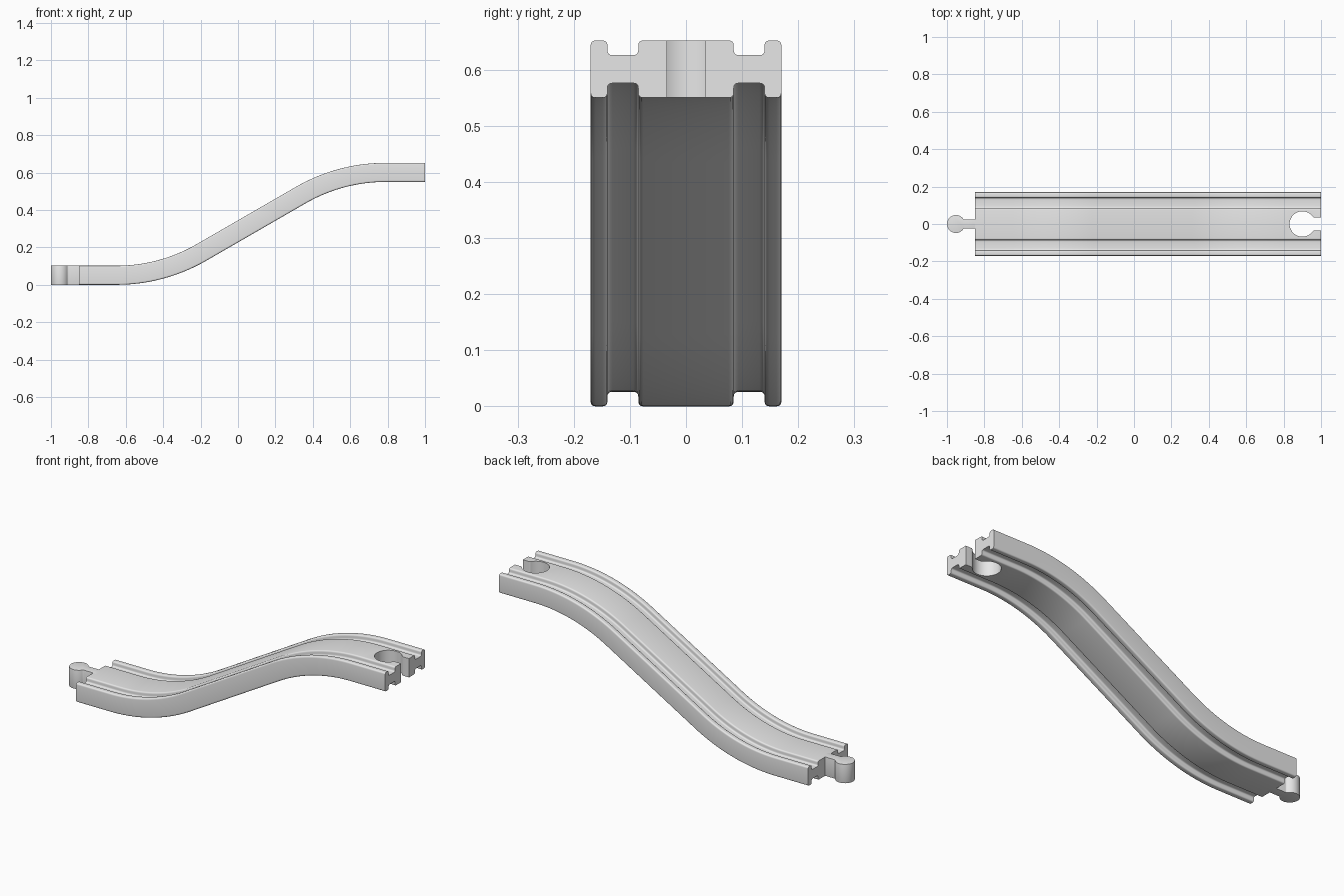
import bpy, bmesh
from math import sin, cos, pi, radians, sqrt, asin
from mathutils import Vector

cube = bpy.data.objects.get("Cube")
if cube:
    bpy.data.objects.remove(cube, do_unlink=True)

HEIGHT, RISE = 0.102, 0.55
HALF = HEIGHT / 2

grey = bpy.data.materials.new("light_grey")
grey.use_nodes = True
grey.diffuse_color = (0.8, 0.8, 0.8, 1)
grey.node_tree.nodes["Principled BSDF"].inputs["Base Color"].default_value = (0.8, 0.8, 0.8, 1)


def soften(points, trim, steps=4, only=None):
    """Round the corners of a closed 2D outline."""
    out = []
    count = len(points)
    for i in range(count):
        p = Vector(points[i])
        if only is not None and i not in only:
            out.append(p)
            continue
        a = p + (Vector(points[i - 1]) - p).normalized() * trim
        b = p + (Vector(points[(i + 1) % count]) - p).normalized() * trim
        for s in range(steps + 1):
            t = s / steps
            out.append(a * (1 - t) ** 2 + p * 2 * t * (1 - t) + b * t * t)
    return out


def loft(name, rings):
    """Skin a row of matching closed rings and cap both ends."""
    bm = bmesh.new()
    rows = [[bm.verts.new(v) for v in ring] for ring in rings]
    for low, high in zip(rows, rows[1:]):
        for i in range(len(low)):
            bm.faces.new((low[i - 1], low[i], high[i], high[i - 1]))
    bm.faces.new(rows[0])
    bm.faces.new(rows[-1])
    bmesh.ops.recalc_face_normals(bm, faces=bm.faces[:])
    mesh = bpy.data.meshes.new(name)
    bm.to_mesh(mesh)
    bm.free()
    mesh.materials.append(grey)
    obj = bpy.data.objects.new(name, mesh)
    bpy.context.collection.objects.link(obj)
    return obj


def keyhole(cx, radius, neck, end_x, trim):
    """Outline of a disc with a straight neck running to end_x."""
    start = asin(neck / radius)
    steps = 56
    arc = [start + (2 * pi - 2 * start) * i / steps for i in range(steps + 1)]
    pts = [(cx + radius * cos(a), radius * sin(a)) for a in arc]
    pts += [(end_x, -neck), (end_x, neck)]
    return soften(pts, trim, only={0, steps})


def prism(name, outline, z0, z1):
    return loft(name, [[(p.x, p.y, z) for p in outline] for z in (z0, z1)])


def apply_modifier(obj, mod):
    bpy.context.view_layer.objects.active = obj
    bpy.ops.object.modifier_apply(modifier=mod.name)


def smooth(obj):
    bpy.ops.object.select_all(action='DESELECT')
    obj.select_set(True)
    bpy.context.view_layer.objects.active = obj
    bpy.ops.object.shade_smooth_by_angle(angle=radians(32))


# Cross-section with two wheel grooves on the top and two underneath
groove = HALF - 0.026
quarter = [(0.085, HALF), (0.085, groove), (0.14, groove), (0.14, HALF), (0.17, HALF)]
right = quarter + [(y, -z) for y, z in reversed(quarter)]
profile = soften(right + [(-y, z) for y, z in reversed(right)], 0.009)

# Centre line: flat, curve up, straight slope, curve level, flat
x_low, x_high, slope = -0.65, 0.79, radians(30)
run = x_high - x_low
radius = (run - RISE / sin(slope) * cos(slope)) / (
    2 * sin(slope) - 2 * (1 - cos(slope)) * cos(slope) / sin(slope))
path = [(-0.85, HALF, 0)]
bends = [slope * i / 20 for i in range(21)]
path += [(x_low + radius * sin(a), HALF + radius * (1 - cos(a)), a) for a in bends]
path += [(x_high - radius * sin(a), HALF + RISE - radius * (1 - cos(a)), a)
         for a in reversed(bends)]
path.append((1, HALF + RISE, 0))
track = loft("track", [[(x - sin(a) * p.y, p.x, z + cos(a) * p.y) for p in profile]
                       for x, z, a in path])

# Socket cut through the raised end
cutter = prism("socket_cutter", keyhole(0.9, 0.068, 0.034, 1.1, 0.007), 0.4, 0.8)
cutter.hide_render = True
cut = track.modifiers.new("socket", 'BOOLEAN')
cut.operation = 'DIFFERENCE'
cut.solver = 'EXACT'
cut.object = cutter
apply_modifier(track, cut)
bpy.data.objects.remove(cutter, do_unlink=True)
smooth(track)

# Round connector peg on the low end
peg = prism("connector_peg", keyhole(-0.952, 0.048, 0.024, -0.835, 0.005), 0, HEIGHT)
edge = peg.modifiers.new("soft_edges", 'BEVEL')
edge.width = 0.006
edge.segments = 3
edge.limit_method = 'ANGLE'
edge.angle_limit = radians(60)
apply_modifier(peg, edge)
smooth(peg)
